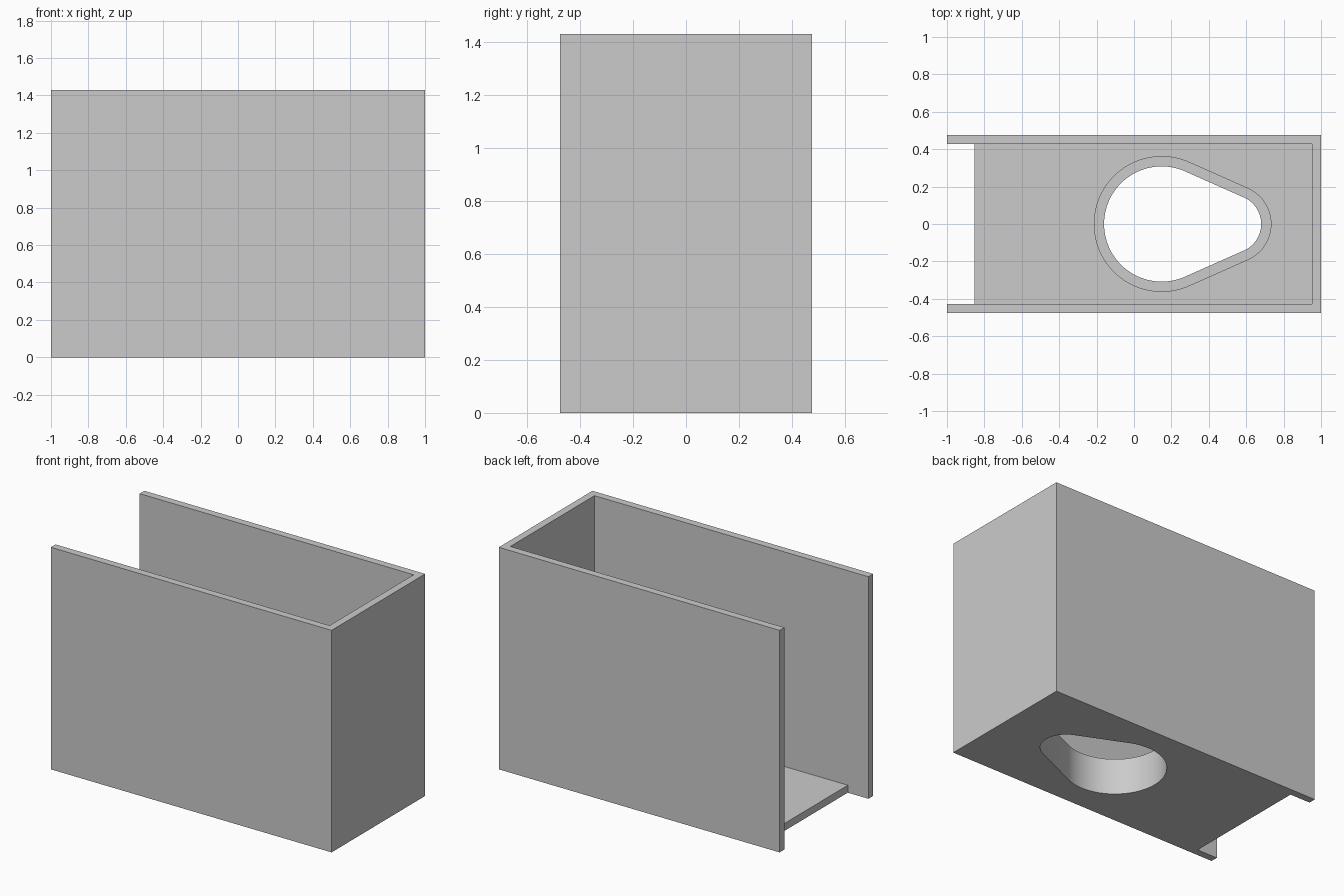
import bpy
from math import asin, cos, sin, pi

cube = bpy.data.objects.get("Cube")
if cube:
    bpy.data.objects.remove(cube, do_unlink=True)

# Main dimensions
LENGTH, WIDTH, HEIGHT = 2.0, 0.952, 1.43
WALL = 0.048
FLOOR_START = -0.853
COLLAR_TOP = 0.238
BIG_X, BIG_R = 0.148, 0.308
SMALL_X, SMALL_R = 0.525, 0.155
RIM = 0.055

grey = bpy.data.materials.new("plain_grey")
grey.use_nodes = True
colour = (0.6, 0.6, 0.6, 1)
grey.diffuse_color = colour
grey.node_tree.nodes["Principled BSDF"].inputs["Base Color"].default_value = colour


def teardrop(grow):
    """Outline around a large and a small circle joined by tangent lines."""
    big, small = BIG_R + grow, SMALL_R + grow
    tilt = pi / 2 - asin((big - small) / (SMALL_X - BIG_X))
    points = []
    for centre, radius, start, end, steps in (
            (BIG_X, big, tilt, 2 * pi - tilt, 64),
            (SMALL_X, small, -tilt, tilt, 32)):
        for i in range(steps + 1):
            a = start + (end - start) * i / steps
            points.append((centre + radius * cos(a), radius * sin(a)))
    return points


def extrude_outline(name, outlines, bottom, top):
    """Fill flat outlines (inner ones become holes) and extrude them in z."""
    curve = bpy.data.curves.new(name, "CURVE")
    curve.dimensions = "2D"
    curve.fill_mode = "BOTH"
    curve.extrude = (top - bottom) / 2
    for outline in outlines:
        spline = curve.splines.new("POLY")
        spline.points.add(len(outline) - 1)
        for point, (x, y) in zip(spline.points, outline):
            point.co = (x, y, 0, 1)
        spline.use_cyclic_u = True
    obj = bpy.data.objects.new(name, curve)
    bpy.context.collection.objects.link(obj)
    obj.location.z = (top + bottom) / 2
    bpy.ops.object.select_all(action="DESELECT")
    obj.select_set(True)
    bpy.context.view_layer.objects.active = obj
    bpy.ops.object.convert(target="MESH")
    obj = bpy.context.object
    # Weld caps to sides and keep normals outward
    bpy.ops.object.mode_set(mode="EDIT")
    bpy.ops.mesh.select_all(action="SELECT")
    bpy.ops.mesh.remove_doubles(threshold=0.0001)
    bpy.ops.mesh.normals_make_consistent(inside=False)
    bpy.ops.object.mode_set(mode="OBJECT")
    bpy.ops.object.shade_smooth_by_angle()
    obj.data.materials.clear()
    obj.data.materials.append(grey)
    return obj


# Three-sided wall, open at one end
x, y = LENGTH / 2, WIDTH / 2
xi, yi = x - WALL, y - WALL
extrude_outline("walls", [[(-x, -y), (x, -y), (x, y), (-x, y),
                           (-x, yi), (xi, yi), (xi, -yi), (-x, -yi)]], 0, HEIGHT)

# Floor plate with a teardrop opening
extrude_outline("floor", [[(FLOOR_START, -yi), (xi, -yi), (xi, yi), (FLOOR_START, yi)],
                          teardrop(0)], 0, WALL)

# Raised collar around the opening
extrude_outline("opening_collar", [teardrop(RIM), teardrop(0)], WALL, COLLAR_TOP)
